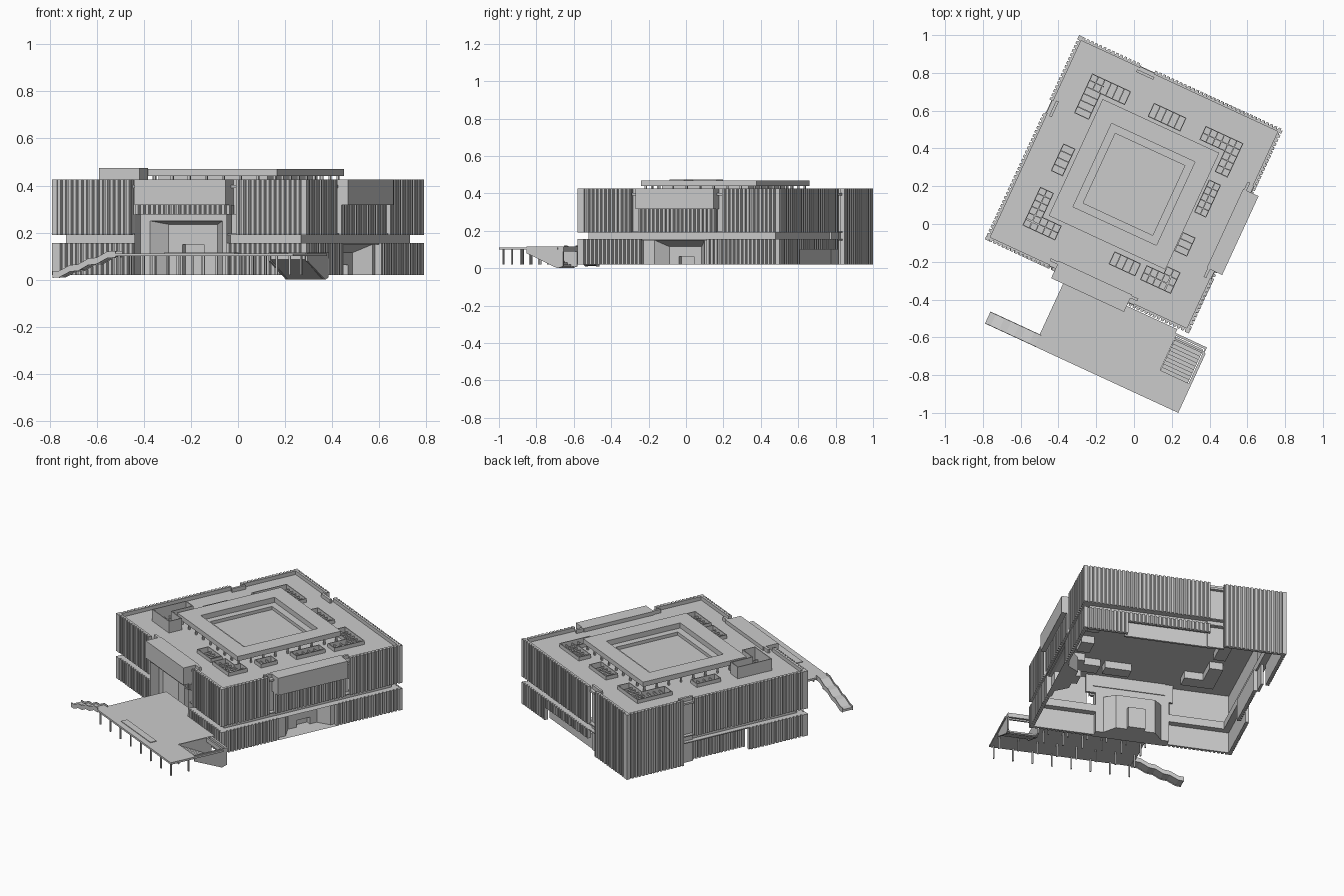
import bpy, bmesh, math
from mathutils import Matrix

if "Cube" in bpy.data.objects:
    bpy.data.objects.remove(bpy.data.objects["Cube"])

# The whole building is laid out square, then turned in plan
TURN = Matrix.Translation((0, 0.21, 0)) @ Matrix.Rotation(math.radians(-24.8), 4, 'Z')
H = 0.595                      # half width of the building
BASE, LOW, UP, TOP = 0.02, 0.155, 0.19, 0.425


def finish(name, bm):
    bmesh.ops.recalc_face_normals(bm, faces=bm.faces)
    me = bpy.data.meshes.new(name)
    bm.to_mesh(me)
    bm.free()
    me.transform(TURN)
    ob = bpy.data.objects.new(name, me)
    bpy.context.collection.objects.link(ob)
    return ob


def plan(name, add, cut, z0, z1):
    """Solid slab: union of rectangles (u0,u1,v0,v1) minus others."""
    us = sorted({x for r in add + cut for x in r[:2]})
    vs = sorted({y for r in add + cut for y in r[2:]})

    def hit(rects, x, y):
        return any(a < x < b and c < y < d for a, b, c, d in rects)
    full = {(i, j) for i in range(len(us) - 1) for j in range(len(vs) - 1)
            if hit(add, (us[i] + us[i + 1]) / 2, (vs[j] + vs[j + 1]) / 2)
            and not hit(cut, (us[i] + us[i + 1]) / 2, (vs[j] + vs[j + 1]) / 2)}
    bm, seen = bmesh.new(), {}

    def vert(i, j, z):
        if (i, j, z) not in seen:
            seen[i, j, z] = bm.verts.new((us[i], vs[j], z))
        return seen[i, j, z]
    for i, j in full:
        c = [(i, j), (i + 1, j), (i + 1, j + 1), (i, j + 1)]
        for z in (z0, z1):
            bm.faces.new([vert(a, b, z) for a, b in c])
        for k, n in enumerate([(i, j - 1), (i + 1, j), (i, j + 1), (i - 1, j)]):
            if n not in full:
                p, q = c[k], c[(k + 1) % 4]
                bm.faces.new([vert(*p, z0), vert(*q, z0), vert(*q, z1), vert(*p, z1)])
    return finish(name, bm)


def on_side(side, s, d):
    """Point at s along a facade, d inward from its face."""
    return {'front': (s, d - H), 'right': (H - d, s),
            'back': (s, H - d), 'left': (d - H, s)}[side]


def prism(name, pts, vec):
    bm = bmesh.new()
    f = bm.faces.new([bm.verts.new(p) for p in pts])
    ext = bmesh.ops.extrude_face_region(bm, geom=[f])
    bmesh.ops.translate(bm, vec=vec, verts=[g for g in ext['geom'] if isinstance(g, bmesh.types.BMVert)])
    return finish(name, bm)


def ribbed(side, s0, s1, z0, z1, d=0.0):
    """Corrugated cladding panel with a flat back."""
    n = max(2, round((s1 - s0) / 0.024))
    w = (s1 - s0) / n
    prof = []
    for i in range(n):
        a = s0 + i * w
        prof += [(a, d), (a + w * .55, d), (a + w * .65, d + .011), (a + w * .92, d + .011)]
    prof += [(s1, d), (s1, d + .022), (s0, d + .022)]
    prism(side + "_ribbed_wall", [(*on_side(side, s, e), z0) for s, e in prof], (0, 0, z1 - z0))


def plain(name, side, s0, s1, z0, z1, d0, d1):
    a, b = on_side(side, s0, d0), on_side(side, s1, d1)
    r = (min(a[0], b[0]), max(a[0], b[0]), min(a[1], b[1]), max(a[1], b[1]))
    plan(name, [r], [], z0, z1)


def portal(side, steps):
    """Funnel entrance: nested rectangles (s0, s1, ztop, depth) bridged together."""
    bm, prev = bmesh.new(), None
    for s0, s1, zt, d in steps:
        ring = [bm.verts.new((*on_side(side, s, d), z))
                for s, z in ((s0, BASE), (s0, zt), (s1, zt), (s1, BASE))]
        if prev:
            for k in range(4):
                bm.faces.new([prev[k], prev[(k + 1) % 4], ring[(k + 1) % 4], ring[k]])
        prev = ring
    bm.faces.new(prev)
    finish(side + "_portal", bm)


def sq(h):
    return (-h, h, -h, h)


# Upper cladding, with gaps for bays and notches
for side, s0, s1, z0 in [('front', -H, -.225, UP), ('front', .265, H, UP),
                         ('right', -H, -.28, UP), ('right', .255, H, UP),
                         ('back', -H, -.23, BASE), ('back', -.15, H, UP),
                         ('left', .22, H, BASE), ('left', -H, .15, UP)]:
    ribbed(side, s0, s1, z0, TOP)
ribbed('front', -.205, .245, .277, .317)
ribbed('right', -.24, .22, UP, .317)

# Lower cladding
for side, s0, s1, z0, d in [('front', -H, -.21, BASE, 0), ('front', .22, H, BASE, 0),
                            ('right', -H, -.22, BASE, 0), ('right', .165, H, BASE, 0),
                            ('back', -.15, .335, .1, 0), ('back', .335, H, BASE, 0),
                            ('left', -H, -.21, BASE, 0), ('left', -.21, .15, BASE, .05)]:
    ribbed(side, s0, s1, z0, LOW, d)
plain("back_recess", 'back', -.16, .345, BASE, .11, .04, .055)

# Plain notches beside the bays and the full-height corner
plain("front_notch", 'front', -.235, .275, .277, TOP, .04, .055)
plain("right_notch", 'right', -.29, .265, UP, TOP, .04, .055)
plain("back_notch", 'back', -.24, -.14, BASE, TOP, .035, .05)
plain("left_notch", 'left', .14, .23, BASE, TOP, .035, .05)

# Projecting bays
plain("front_bay", 'front', -.19, .235, .317, TOP, -.04, .06)
plain("right_bay", 'right', -.24, .22, .317, TOP, -.03, .06)

# Recessed band between the storeys, with soffit and ledge
gap = [(-.21, .22, -H, -.4)]
plan("recessed_band", [sq(H - .045)], [sq(H - .06)] + gap, LOW - .005, UP + .005)
plan("upper_soffit", [sq(H - .012)], [sq(H - .06)] + gap, UP, UP + .006)
plan("lower_ledge", [sq(H - .012)], [sq(H - .06)] + gap, LOW - .006, LOW)

# Entrances
portal('front', [(-.21, .22, .277, 0), (-.21, .22, .277, .06), (-.165, .175, .25, .06),
                 (-.11, .12, .235, .13), (-.045, .055, .15, .13), (-.045, .055, .15, .16)])
portal('right', [(-.22, .165, LOW, 0), (-.22, .165, LOW, .03), (-.155, .14, .15, .03),
                 (-.1, .09, .115, .1), (-.044, .044, .062, .1), (-.044, .044, .062, .13)])

# Roof wells: rectangles, rim height, number of cell columns
wells = [([(-.447, -.36, .21, .44), (-.447, -.22, .36, .44)], .425, 1),
         ([(-.085, .105, .356, .436)], .425, 1),
         ([(.215, .435, .36, .44), (.36, .435, .24, .44)], .425, 2),
         ([(.35, .42, 0, .19)], .425, 2),
         ([(.34, .415, -.23, -.12)], .425, 1),
         ([(.24, .42, -.445, -.36), (.34, .42, -.445, -.32)], .425, 2),
         ([(.055, .21, -.44, -.365)], .425, 1),
         ([(-.445, -.255, -.445, -.36), (-.445, -.365, -.445, -.22)], .475, 2),
         ([(-.43, -.36, -.12, .04)], .425, 1)]
plan("roof", [sq(H - .015)], [r for w in wells for r in w[0]], .39, .402)
for rects, rim, cols in wells:
    t = .005
    inner = [(a + t, b - t, c + t, d - t) for a, b, c, d in rects]
    plan("well_wall", rects, inner, .35, rim)
    plan("well_floor", rects, [], .345, .35)
    bars = []
    for a, b, c, d in rects:
        along = (b - a) > (d - c)
        length, wide = (b - a, d - c) if along else (d - c, b - a)
        n = max(2, round(length / .038))
        for k in range(1, n):
            p = (a if along else c) + length * k / n
            bars.append((p - .003, p + .003, c, d) if along else (a, b, p - .003, p + .003))
        if cols == 2:
            m = (c + d) / 2 if along else (a + b) / 2
            bars.append((a, b, m - .003, m + .003) if along else (m - .003, m + .003, c, d))
    plan("well_beams", bars, [], .398, .41)

# Raised court ring with stepped skylight inside
plan("court_ring", [sq(.34)], [sq(.243)], .44, .47)
plan("court_wall", [sq(.255)], [sq(.243)], .402, .44)
plan("court_step", [sq(.245)], [sq(.203)], .402, .438)
plan("court_skylight", [sq(.203)], [], .402, .418)
ticks = [-.32 + .08 * k for k in range(9)]
legs = [(a - .005, a + .005, b - .005, b + .005) for a in ticks for b in ticks
        if max(abs(a), abs(b)) > .31]
plan("court_ring_posts", legs, [], .402, .44)

# Entrance deck with stair opening, bench and posts
plan("deck", [(-.12, .72, -1.0, -.6), (-.12, .22, -.6, -.54)],
     [(.535, .705, -.835, -.655), (.53, .72, -.655, -.6)], .1, .112)
plan("deck_bench", [(.1, .43, -.965, -.925)], [], .112, .116)
posts = [(u - .004, u + .004, v - .004, v + .004)
         for u in [-.1 + .114 * k for k in range(8)] for v in (-.985, -.87, -.74, -.64)
         if not (u > .5 and v > -.85)]
plan("deck_posts", posts, [], BASE, .1)

# Side stair: flights and landings running down along the front
run = [(-.11, .112), (-.15, .11), (-.2, .084), (-.24, .08), (-.285, .056), (-.325, .052), (-.375, .028), (-.407, .026)]
for name, v, w, lift, drop in [("side_stair", -1.0, .07, 0, .014),
                               ("stair_curb_outer", -1.0, .004, .01, .018),
                               ("stair_curb_inner", -.934, .004, .01, .018)]:
    pts = [(u, v, z + lift) for u, z in run] + [(u, v, max(z - drop, .008)) for u, z in reversed(run)]
    prism(name, pts, (0, w, 0))

# Corner stair under the deck opening, stepped, with side panels
steps = []
for k in range(10):
    v, z = -.835 + .0195 * k, .1 - .01 * k
    steps += [(.54, v, z), (.54, v + .0195, z)]
prism("corner_stair", steps + [(.54, -.64, 0), (.54, -.66, 0), (.54, -.835, .085)], (.16, 0, 0))
for u in (.53, .705):
    prism("corner_stair_panel", [(u, -.84, .116), (u, -.625, .116), (u, -.625, .01), (u, -.66, .0),
                                 (u, -.84, .08)], (.008, 0, 0))
plan("corner_stair_lintel", [(.53, .713, -.635, -.622), (.53, .713, -.66, -.65)], [], .09, .116)
